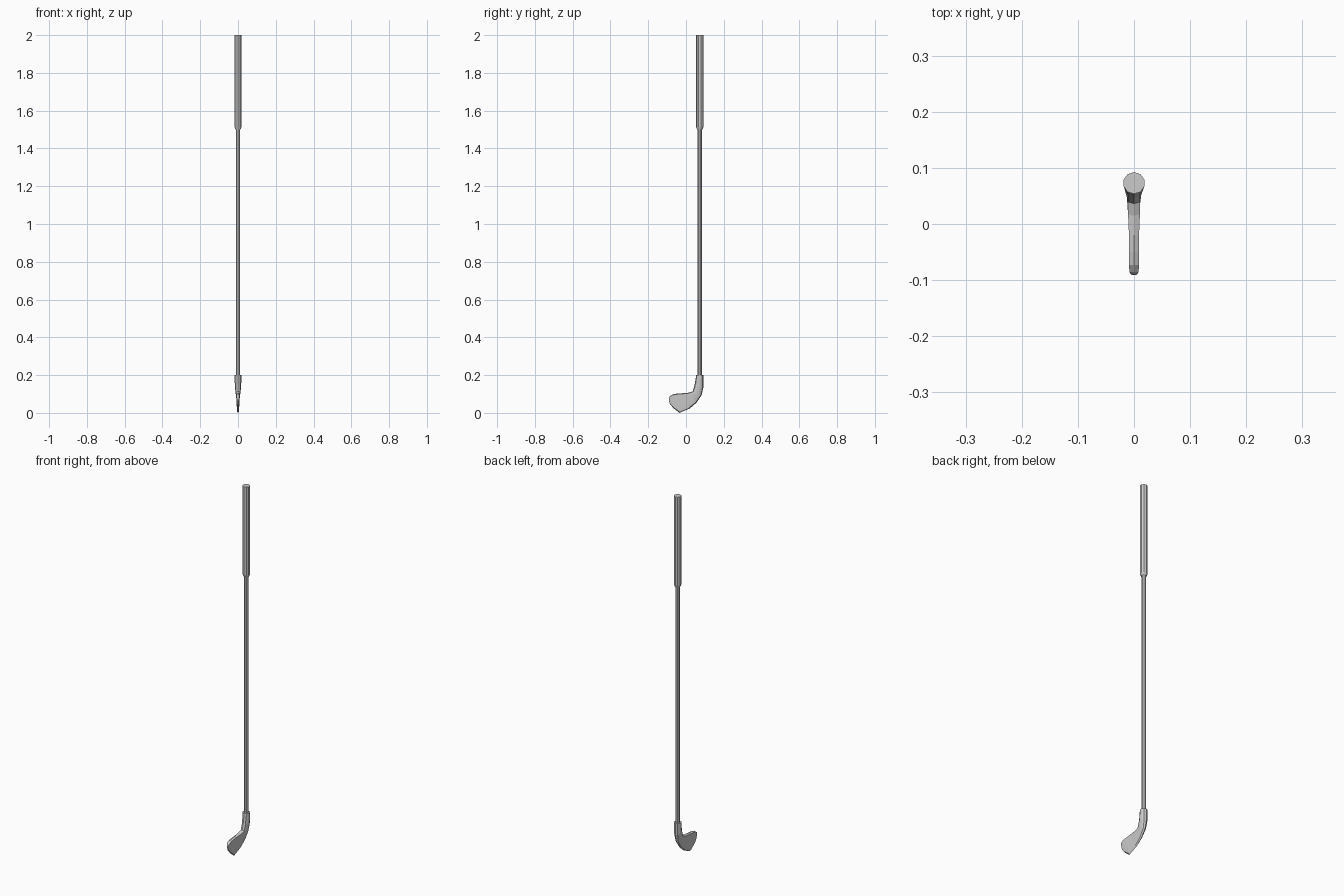
import bpy, bmesh, math

if "Cube" in bpy.data.objects:
    bpy.data.objects.remove(bpy.data.objects["Cube"])

SIDES = 10
SHAFT_Y = 0.073


def loft(name, rings):
    """Skin a list of equal-length rings and cap both ends."""
    bm = bmesh.new()
    rows = [[bm.verts.new(p) for p in ring] for ring in rings]
    for a, b in zip(rows, rows[1:]):
        n = len(a)
        for i in range(n):
            j = (i + 1) % n
            bm.faces.new((a[i], a[j], b[j], b[i]))
    bm.faces.new(rows[0])
    bm.faces.new(rows[-1])
    bmesh.ops.recalc_face_normals(bm, faces=bm.faces[:])
    mesh = bpy.data.meshes.new(name)
    bm.to_mesh(mesh)
    bm.free()
    obj = bpy.data.objects.new(name, mesh)
    bpy.context.collection.objects.link(obj)
    return obj


def circle(r, z):
    return [(r * math.sin(math.tau * i / SIDES),
             SHAFT_Y + r * math.cos(math.tau * i / SIDES), z) for i in range(SIDES)]


# Cross-section from leading edge to trailing edge: round neck and wedge blade
ROUND = [(0, 0), (.095, .59), (.345, .95), (.655, .95), (.905, .59), (1, 0)]
BLADE = [(0, 0), (.04, 1), (.345, .9), (.655, .75), (.93, .55), (1, 0)]


def section(top, bottom, width, flat):
    half = []
    for (t0, x0), (t1, x1) in zip(ROUND, BLADE):
        t, x = t0 + (t1 - t0) * flat, x0 + (x1 - x0) * flat
        half.append((x * width,
                     top[0] + (bottom[0] - top[0]) * t,
                     top[1] + (bottom[1] - top[1]) * t))
    return half + [(-x, y, z) for x, y, z in half[-2:0:-1]]


# Grip with a small chamfer at its lower end
loft("grip", [circle(.014, 1.50), circle(.0195, 1.513), circle(.0195, 2.0)])

# Thin shaft
loft("shaft", [circle(.012, .17), circle(.012, 1.51)])

# Club head: socket neck bending into a flat blade
head = [
    ((.054, .200), (.092, .200), .0195, 0),
    ((.046, .150), (.092, .135), .0175, 0),
    ((.036, .114), (.083, .095), .0140, .4),
    ((.015, .107), (.056, .054), .0110, .9),
    ((-.020, .104), (.018, .022), .0090, 1),
    ((-.050, .102), (-.035, .000), .0090, 1),
    ((-.073, .097), (-.068, .026), .0090, 1),
    ((-.086, .087), (-.084, .046), .0080, 1),
    ((-.091, .077), (-.090, .060), .0045, 1),
]
loft("club_head", [section(*s) for s in head])
